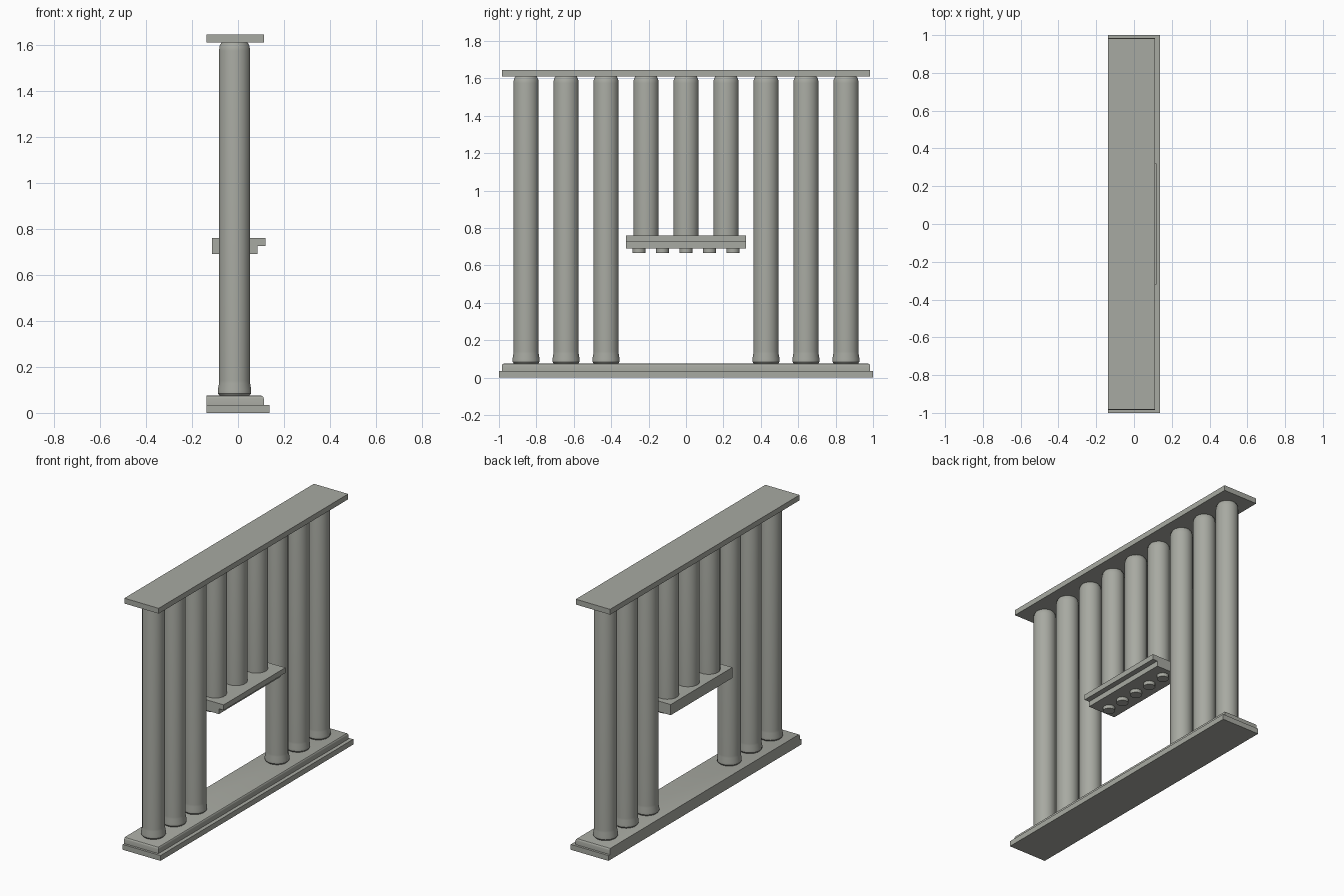
import bpy, bmesh, math

cube = bpy.data.objects.get("Cube")
if cube:
    bpy.data.objects.remove(cube, do_unlink=True)

stone = bpy.data.materials.new("grey stone")
stone.use_nodes = True
GREY = (0.39, 0.40, 0.36, 1)
stone.diffuse_color = GREY
stone.node_tree.nodes["Principled BSDF"].inputs["Base Color"].default_value = GREY

AXIS_X = -0.015   # line the columns stand on
SIDES = 16


def add_object(name, bm, smooth=False):
    bmesh.ops.recalc_face_normals(bm, faces=bm.faces)
    mesh = bpy.data.meshes.new(name)
    bm.to_mesh(mesh)
    bm.free()
    mesh.materials.append(stone)
    obj = bpy.data.objects.new(name, mesh)
    bpy.context.collection.objects.link(obj)
    if smooth:
        bpy.ops.object.select_all(action="DESELECT")
        obj.select_set(True)
        bpy.context.view_layer.objects.active = obj
        bpy.ops.object.shade_smooth_by_angle(angle=math.radians(30))
    return obj


def slab(name, x0, x1, half_y, z0, z1, bevel=0):
    bm = bmesh.new()
    bmesh.ops.create_cube(bm, size=1)
    for v in bm.verts:
        v.co.x = x1 if v.co.x > 0 else x0
        v.co.y = half_y if v.co.y > 0 else -half_y
        v.co.z = z1 if v.co.z > 0 else z0
    if bevel:
        # round the upper front and end edges, keeping the back square
        edges = [e for e in bm.edges if all(v.co.z > z1 - 1e-4 for v in e.verts)
                 and any(v.co.x > x0 + 1e-4 for v in e.verts)]
        bmesh.ops.bevel(bm, geom=edges, offset=bevel, segments=3,
                        profile=0.5, affect="EDGES")
    return add_object(name, bm, bevel > 0)


def turned(name, y, profile):
    """Round part from (radius, height) pairs, closed at both ends."""
    bm = bmesh.new()
    rings = []
    for r, z in profile:
        angles = [2 * math.pi * (i + 0.5) / SIDES for i in range(SIDES)]
        rings.append([bm.verts.new((AXIS_X + r * math.cos(a), y + r * math.sin(a), z))
                      for a in angles])
    for low, high in zip(rings, rings[1:]):
        for i in range(SIDES):
            j = (i + 1) % SIDES
            bm.faces.new((low[i], low[j], high[j], high[i]))
    bm.faces.new(rings[0][::-1])
    bm.faces.new(rings[-1])
    return add_object(name, bm, True)


# Stepped plinth and top slab
slab("plinth_lower", -0.137, 0.137, 1.0, 0, 0.035)
slab("plinth_upper", -0.137, 0.112, 0.985, 0.035, 0.075, bevel=0.012)
slab("top_slab", -0.137, 0.112, 0.983, 1.61, 1.645)

# Hanging shelf with a stepped front
slab("shelf_upper", -0.113, 0.12, 0.32, 0.725, 0.76)
slab("shelf_lower", -0.113, 0.085, 0.32, 0.69, 0.725)

# Columns: short ones rest on the shelf, full ones have a flared foot
TOP = [(0.069, 1.575), (0.066, 1.597), (0.058, 1.61)]
FOOT = [(0.066, 0.075), (0.074, 0.085), (0.074, 0.1), (0.069, 0.128), (0.069, 0.14)]
for i in range(-4, 5):
    y = i * 0.2138
    if abs(i) <= 1:
        turned(f"short_column_{i + 5}", y, [(0.069, 0.76)] + TOP)
    else:
        turned(f"full_column_{i + 5}", y, FOOT + TOP)

# Round pegs under the shelf
for i in range(-2, 3):
    turned(f"shelf_peg_{i + 3}", i * 0.126, [(0.036, 0.667), (0.036, 0.69)])
